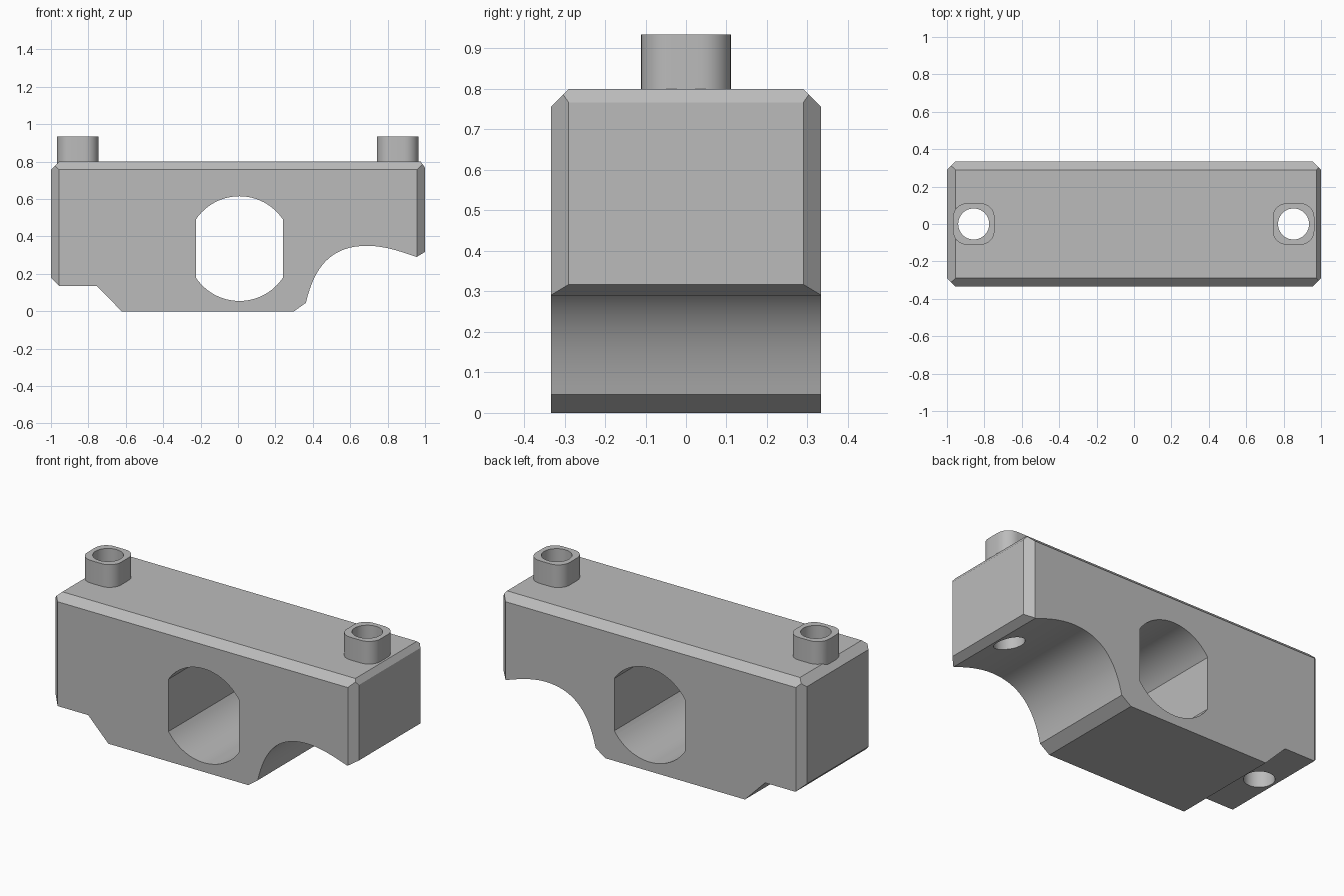
import bpy, bmesh
from math import cos, sin, pi, radians, asin
from mathutils import Vector
from mathutils.geometry import interpolate_bezier

if "Cube" in bpy.data.objects:
    bpy.data.objects.remove(bpy.data.objects["Cube"], do_unlink=True)

grey = bpy.data.materials.new("plain grey")
grey.use_nodes = True
COLOUR = (0.5, 0.5, 0.5, 1)
grey.diffuse_color = COLOUR
grey.node_tree.nodes["Principled BSDF"].inputs["Base Color"].default_value = COLOUR

HALF = 0.333     # half depth of the block
CH = 0.043       # chamfer width


def prism(name, points, vector, cuts=()):
    """Extrude a closed outline along a vector, then trim it with planes."""
    bm = bmesh.new()
    face = bm.faces.new([bm.verts.new(p) for p in points])
    out = bmesh.ops.extrude_face_region(bm, geom=[face])["geom"]
    bmesh.ops.translate(bm, vec=vector, verts=[g for g in out if isinstance(g, bmesh.types.BMVert)])
    for co, no in cuts:
        geom = bm.verts[:] + bm.edges[:] + bm.faces[:]
        cut = bmesh.ops.bisect_plane(bm, geom=geom, plane_co=co, plane_no=no, clear_outer=True)
        rim = [g for g in cut["geom_cut"] if isinstance(g, bmesh.types.BMEdge)]
        bmesh.ops.contextual_create(bm, geom=rim)
    bmesh.ops.recalc_face_normals(bm, faces=bm.faces)
    mesh = bpy.data.meshes.new(name)
    bm.to_mesh(mesh)
    bm.free()
    mesh.materials.append(grey)
    obj = bpy.data.objects.new(name, mesh)
    bpy.context.collection.objects.link(obj)
    return obj


def arc(cx, cy, r, a0, a1, n):
    return [(cx + r * cos(a0 + (a1 - a0) * i / n), cy + r * sin(a0 + (a1 - a0) * i / n)) for i in range(n + 1)]


def bezier(*pts):
    return [tuple(p) for p in interpolate_bezier(*[Vector(p) for p in pts], 20)]


def boolean(target, tool, operation):
    mod = target.modifiers.new(tool.name, "BOOLEAN")
    mod.operation, mod.solver, mod.object = operation, "EXACT", tool
    bpy.context.view_layer.objects.active = target
    bpy.ops.object.modifier_apply(modifier=mod.name)
    bpy.data.objects.remove(tool, do_unlink=True)


# Block side outline: stepped foot, flat base, asymmetric arch, chamfered ends
outline = [(-1, 0.178), (-0.955, 0.135), (-0.755, 0.135), (-0.622, 0), (0.3, 0)]
outline += bezier((0.363, 0.045), (0.4, 0.2), (0.47, 0.35), (0.69, 0.35))
outline += bezier((0.69, 0.35), (0.78, 0.35), (0.87, 0.32), (0.955, 0.29))[1:]
outline += [(1, 0.317), (1, 0.767), (0.977, 0.8), (-0.955, 0.8), (-1, 0.757)]

# Chamfers on the long top edges and the four upright corners
cuts = []
for s in (-1, 1):
    cuts.append(((0, s * HALF, 0.8 - CH), (0, s, 1)))
    for t in (-1, 1):
        cuts.append(((t, s * (HALF - CH), 0), (t, s, 0)))
block = prism("bracket_block", [(x, -HALF, z) for x, z in outline], (0, 2 * HALF, 0), cuts)

# Window through the middle: a round hole with flat sides
r, half_width = 0.28, 0.2325
a = asin((r * r - half_width * half_width) ** 0.5 / r)
window = arc(0.0075, 0.335, r, a, pi - a, 24) + arc(0.0075, 0.335, r, pi + a, 2 * pi - a, 24)
boolean(block, prism("window_cutter", [(x, -1, z) for x, z in window], (0, 2, 0)), "DIFFERENCE")

# Rounded square bosses with bolt holes right through
for side, x in (("right", -0.857), ("left", 0.853)):
    ring = []
    for i, (sx, sy) in enumerate(((1, 1), (-1, 1), (-1, -1), (1, -1))):
        ring += arc(x + sx * 0.036, sy * 0.036, 0.075, i * pi / 2, (i + 1) * pi / 2, 8)
    boolean(block, prism(side + "_boss", [(u, v, 0.7) for u, v in ring], (0, 0, 0.235)), "UNION")
    hole = arc(x, 0, 0.083, 0, 2 * pi, 40)[:-1]
    boolean(block, prism(side + "_bolt_cutter", [(u, v, -0.2) for u, v in hole], (0, 0, 1.4)), "DIFFERENCE")

bpy.ops.object.select_all(action="DESELECT")
block.select_set(True)
bpy.context.view_layer.objects.active = block
bpy.ops.object.shade_smooth_by_angle(angle=radians(25))
